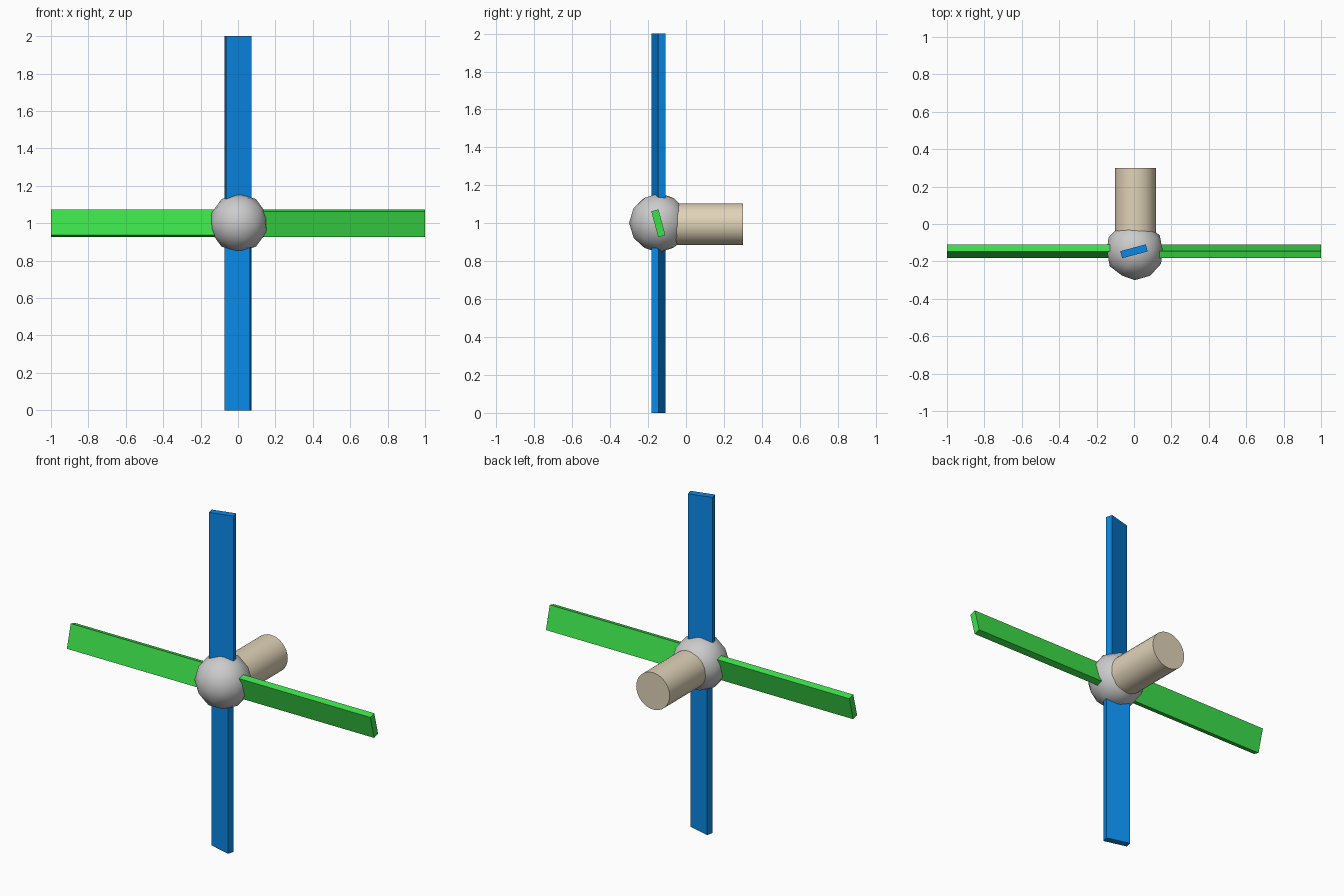
import bpy
from math import radians, pi
from mathutils import Matrix

if "Cube" in bpy.data.objects:
    bpy.data.objects.remove(bpy.data.objects["Cube"])

HUB = (0.004, -0.143, 1.002)
AXIS = (0.0, -0.146, 1.0)


def material(name, rgb):
    m = bpy.data.materials.new(name)
    m.diffuse_color = (*rgb, 1)
    m.use_nodes = True
    m.node_tree.nodes["Principled BSDF"].inputs["Base Color"].default_value = m.diffuse_color
    return m


blue = material("blue", (0.003, 0.25, 0.8))
green = material("green", (0.045, 0.75, 0.07))
tan = material("tan", (0.75, 0.65, 0.48))

# Low-poly hub ball with its pole facing forward
bpy.ops.mesh.primitive_ico_sphere_add(subdivisions=2, radius=0.157, location=HUB,
                                      rotation=(pi / 2, 0, 0))
hub = bpy.context.object
hub.name = "hub"
bpy.ops.object.shade_smooth()

# Motor housing running back from the hub
y0, y1 = -0.143, 0.30
bpy.ops.mesh.primitive_cylinder_add(vertices=32, radius=0.11, depth=y1 - y0,
                                    location=(0.008, (y0 + y1) / 2, 0.995),
                                    rotation=(pi / 2, 0, 0))
shaft = bpy.context.object
shaft.name = "motor_housing"
shaft.data.materials.append(tan)
bpy.ops.object.shade_smooth_by_angle(angle=radians(30))

# Four pitched blades, spun round the hub axis
blades = [("blade_top", blue), ("blade_right", green),
          ("blade_bottom", blue), ("blade_left", green)]
for i, (name, mat) in enumerate(blades):
    bpy.ops.mesh.primitive_cube_add(size=1)
    blade = bpy.context.object
    blade.name = name
    blade.data.transform(Matrix.Translation(AXIS)
                         @ Matrix.Rotation(i * pi / 2, 4, 'Y')
                         @ Matrix.Rotation(radians(15), 4, 'Z')
                         @ Matrix.Translation((0, 0, 0.525))
                         @ Matrix.Diagonal((0.141, 0.039, 0.95, 1)))
    blade.data.materials.append(mat)
